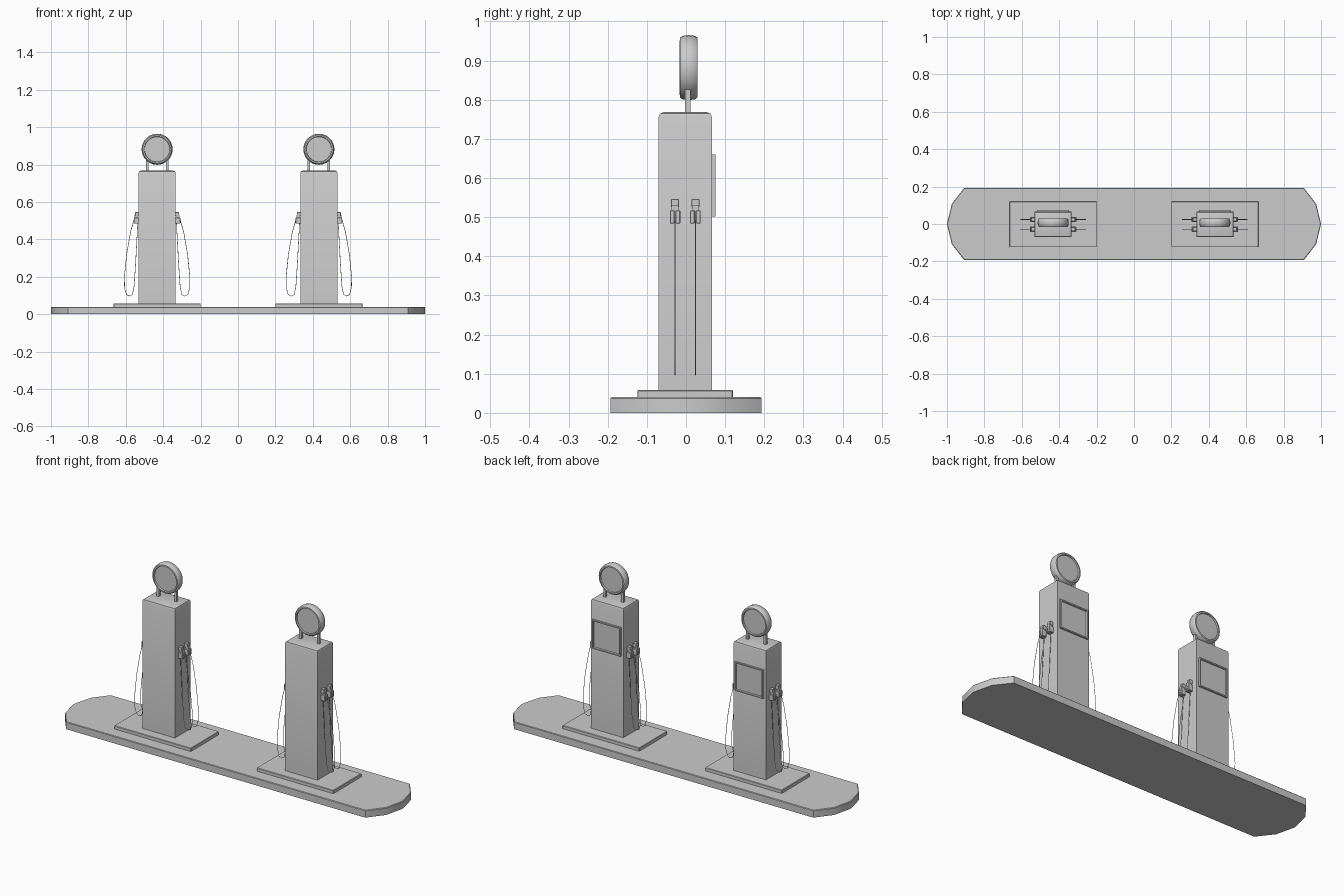
import bpy, bmesh, math
from mathutils import Matrix, Vector

if "Cube" in bpy.data.objects:
    bpy.data.objects.remove(bpy.data.objects["Cube"])


def finish(bm, name, smooth=False):
    bmesh.ops.recalc_face_normals(bm, faces=bm.faces)
    me = bpy.data.meshes.new(name)
    bm.to_mesh(me)
    bm.free()
    ob = bpy.data.objects.new(name, me)
    bpy.context.collection.objects.link(ob)
    if smooth:
        bpy.ops.object.select_all(action='DESELECT')
        ob.select_set(True)
        bpy.context.view_layer.objects.active = ob
        bpy.ops.object.shade_smooth_by_angle(angle=math.radians(40))
    return ob


def box_bm(x, y, z):
    bm = bmesh.new()
    lo, hi = Vector((x[0], y[0], z[0])), Vector((x[1], y[1], z[1]))
    size = hi - lo
    bmesh.ops.create_cube(bm, size=1, matrix=Matrix.Translation((lo + hi) / 2)
                          @ Matrix.Diagonal((*size, 1)))
    return bm


def box(name, x, y, z, bevel=0.0):
    bm = box_bm(sorted(x), y, z)
    if bevel:
        bmesh.ops.bevel(bm, geom=bm.edges[:], offset=bevel, segments=1, affect='EDGES')
    return finish(bm, name)


def island():
    # Raised kerb with faceted rounded ends and a slightly eased top rim
    half = [(0.908, -0.193), (0.974, -0.108), (1, 0), (0.974, 0.108), (0.908, 0.193)]
    outline = half + [(-x, -y) for x, y in half]
    bm = bmesh.new()
    face = bm.faces.new([bm.verts.new((x, y, 0)) for x, y in outline])
    ext = bmesh.ops.extrude_face_region(bm, geom=[face], use_keep_orig=True)
    bmesh.ops.translate(bm, vec=(0, 0, 0.04),
                        verts=[v for v in ext['geom'] if isinstance(v, bmesh.types.BMVert)])
    rim = [e for e in bm.edges if all(v.co.z > 0.03 for v in e.verts)]
    bmesh.ops.bevel(bm, geom=rim, offset=0.003, segments=1, affect='EDGES')
    finish(bm, "island_kerb", True)


def cabinet(cx):
    # Tall box with a softened top rim
    bm = box_bm((cx - 0.099, cx + 0.099), (-0.07, 0.066), (0.04, 0.768))
    top = [e for e in bm.edges if all(v.co.z > 0.7 for v in e.verts)]
    bmesh.ops.bevel(bm, geom=top, offset=0.012, segments=2, profile=0.5, affect='EDGES')
    finish(bm, "pump_cabinet", True)


def display(cx):
    # Rear display: raised frame around a recessed screen
    bm = box_bm((cx - 0.086, cx + 0.086), (0.06, 0.0755), (0.502, 0.66))
    bm.normal_update()
    back = [f for f in bm.faces if f.normal.y > 0.9]
    bmesh.ops.inset_region(bm, faces=back, thickness=0.009)
    bmesh.ops.inset_region(bm, faces=back, thickness=0.003)
    bmesh.ops.translate(bm, vec=(0, -0.007, 0), verts=back[0].verts)
    finish(bm, "display_panel")


def globe(cx):
    # Disc sign with rounded rim and recessed faces, lathed around y
    profile = [(0.067, -0.016), (0.069, -0.023), (0.076, -0.0225), (0.081, -0.016), (0.083, 0),
               (0.081, 0.016), (0.076, 0.0225), (0.069, 0.023), (0.067, 0.016)]
    n = 28
    bm = bmesh.new()
    rings = []
    for r, y in profile:
        rings.append([bm.verts.new((cx + r * math.cos(a), 0.007 + y, 0.882 + r * math.sin(a)))
                      for a in (2 * math.pi * i / n for i in range(n))])
    for a, b in zip(rings, rings[1:]):
        for i in range(n):
            bm.faces.new((a[i], a[(i + 1) % n], b[(i + 1) % n], b[i]))
    bm.faces.new(rings[0])
    bm.faces.new(rings[-1])
    finish(bm, "globe_sign", True)


def hose(cx, s, y):
    # Thin hanging loop from the nozzle down and back to the cabinet
    path = [(0.122, 0.51), (0.142, 0.44), (0.163, 0.32), (0.175, 0.2), (0.174, 0.14),
            (0.164, 0.105), (0.148, 0.097), (0.132, 0.105), (0.123, 0.15),
            (0.115, 0.27), (0.108, 0.4), (0.103, 0.495)]
    cu = bpy.data.curves.new("hose", 'CURVE')
    cu.dimensions = '3D'
    cu.bevel_depth = 0.0015
    cu.bevel_resolution = 0
    sp = cu.splines.new('POLY')
    sp.points.add(len(path) - 1)
    for p, (dx, z) in zip(sp.points, path):
        p.co = (cx + s * dx, y, z, 1)
    bpy.context.collection.objects.link(bpy.data.objects.new("hose", cu))


def nozzle(cx, s, y):
    # Split holder, neck and head
    for d in (-0.0075, 0.0075):
        box("nozzle_holder", (cx + s * 0.097, cx + s * 0.124),
            (y + d - 0.006, y + d + 0.006), (0.484, 0.517), 0.0015)
    box("nozzle_neck", (cx + s * 0.104, cx + s * 0.121),
        (y - 0.009, y + 0.009), (0.5, 0.53))
    box("nozzle_head", (cx + s * 0.097, cx + s * 0.117),
        (y - 0.01, y + 0.01), (0.525, 0.546), 0.001)


island()
for cx in (-0.4325, 0.4325):
    box("pump_plinth", (cx - 0.233, cx + 0.233), (-0.124, 0.12), (0, 0.058), 0.002)
    cabinet(cx)
    display(cx)
    globe(cx)
    for s in (-1, 1):
        box("globe_post", (cx + s * 0.047, cx + s * 0.06), (-0.002, 0.011), (0.76, 0.83))
        for y in (-0.028, 0.024):
            nozzle(cx, s, y)
            hose(cx, s, y)
